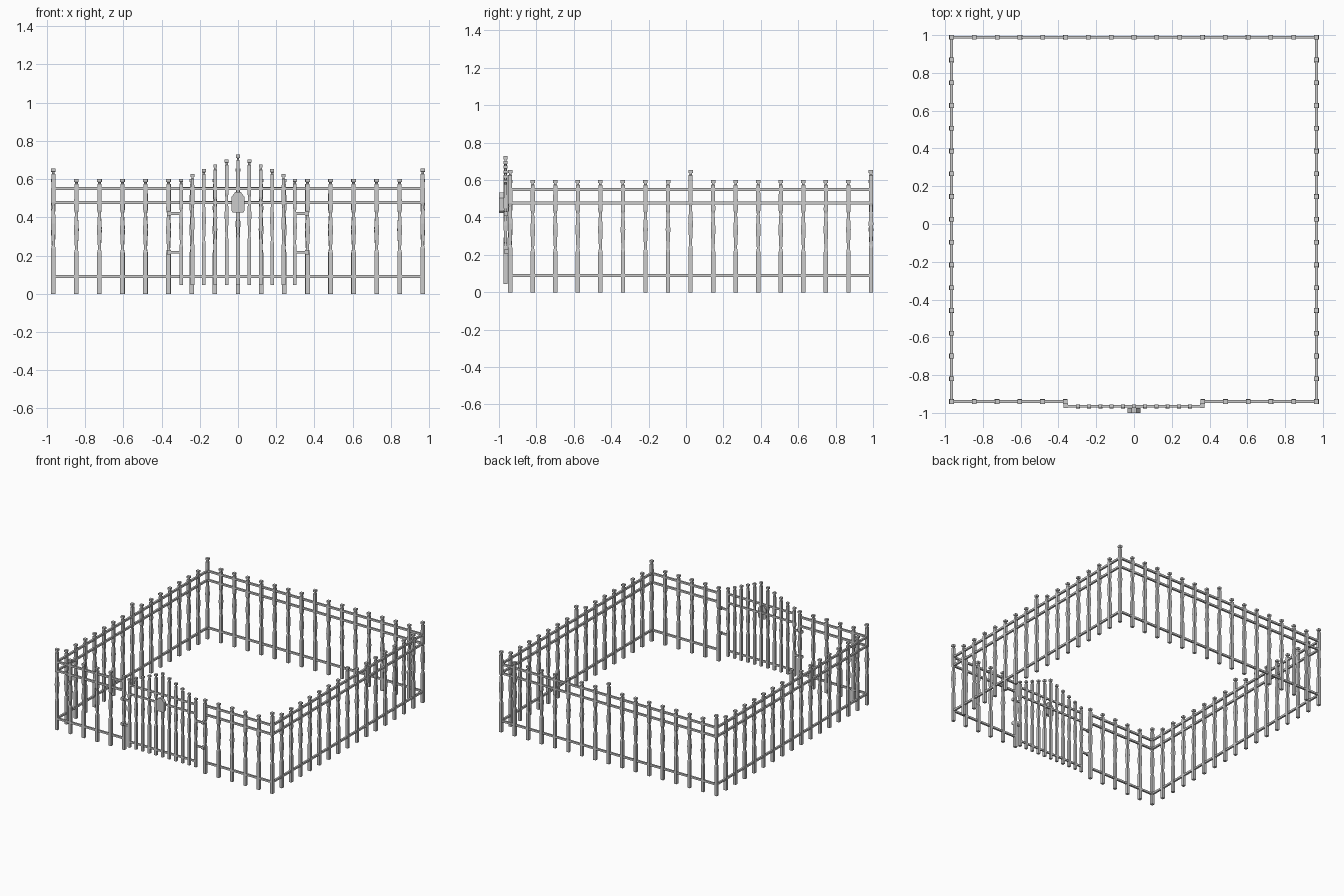
import bpy, bmesh

if "Cube" in bpy.data.objects:
    bpy.data.objects.remove(bpy.data.objects["Cube"])

X, YF, YB = 0.966, -0.94, 0.989      # fence line positions
YG = -0.965                          # gate plane
RAILS = (0.55, 0.477, 0.09)


def finish(name, bm):
    bmesh.ops.recalc_face_normals(bm, faces=bm.faces)
    me = bpy.data.meshes.new(name)
    bm.to_mesh(me)
    bm.free()
    ob = bpy.data.objects.new(name, me)
    bpy.context.collection.objects.link(ob)
    return ob


# square turned picket: (height fraction, half width)
PROFILE = [(0, .0115), (.36, .0115), (.39, .0075), (.56, .0125), (.70, .0075),
           (.73, .0115), (.955, .0105), (.96, .007), (.972, .007),
           (.975, .012), (1, .012)]


def picket(bm, x, y, top, base=0.0, k=1.0):
    prev = None
    for f, h in PROFILE:
        z, h = base + f * (top - base), h * k
        ring = [bm.verts.new((x + sx * h, y + sy * h, z))
                for sx, sy in ((-1, -1), (1, -1), (1, 1), (-1, 1))]
        if prev:
            for i in range(4):
                j = (i + 1) % 4
                bm.faces.new((prev[i], prev[j], ring[j], ring[i]))
        else:
            bm.faces.new(ring[::-1])
        prev = ring
    bm.faces.new(prev)


def box(bm, x0, x1, y0, y1, z0, z1):
    vs = bmesh.ops.create_cube(bm, size=1)["verts"]
    bmesh.ops.scale(bm, vec=(x1 - x0, y1 - y0, z1 - z0), verts=vs)
    bmesh.ops.translate(bm, vec=((x0 + x1) / 2, (y0 + y1) / 2, (z0 + z1) / 2), verts=vs)


def fence_run(name, a, b, n, tall):
    """Pickets and three rails from a to b (n intervals); tall = raised indices."""
    bm = bmesh.new()
    for i in range(n + 1):
        t = i / n
        if i in SKIP.get(name, ()):
            continue
        picket(bm, a[0] + t * (b[0] - a[0]), a[1] + t * (b[1] - a[1]),
               0.655 if i in tall else 0.60)
    finish(name + "_pickets", bm)
    bm = bmesh.new()
    r = 0.0075
    for z in RAILS:
        box(bm, min(a[0], b[0]) - r, max(a[0], b[0]) + r,
            min(a[1], b[1]) - r, max(a[1], b[1]) + r, z - r, z + r)
    finish(name + "_rails", bm)


# fence sides (corner posts belong to the back and front runs)
SKIP = {"left_fence": (0, 16), "right_fence": (0, 16)}
fence_run("back_fence", (-X, YB), (X, YB), 16, (0, 8, 16))
fence_run("left_fence", (-X, YF), (-X, YB), 16, (8,))
fence_run("right_fence", (X, YF), (X, YB), 16, (8,))
fence_run("front_left_fence", (-X, YF), (-0.364, YF), 5, (0,))
fence_run("front_right_fence", (X, YF), (0.364, YF), 5, (0,))

# gate pickets rising to the centre
bm = bmesh.new()
for i in range(-5, 6):
    picket(bm, i * 0.0595, YG, 0.728 - abs(i) * 0.0255, 0.045, 0.85)
finish("gate_pickets", bm)

# gate rails
bm = bmesh.new()
for z in RAILS:
    box(bm, -0.305, 0.305, YG - .006, YG + .006, z - .007, z + .007)
finish("gate_rails", bm)

# gate hinges
bm = bmesh.new()
for s in (-1, 1):
    for z in (0.42, 0.217):
        xs = sorted((s * 0.295, s * 0.365))
        box(bm, *xs, YG - .006, YG + .006, z - .007, z + .007)
        xs = sorted((s * 0.35, s * 0.372))
        box(bm, *xs, YG - .008, YG + .014, z - .011, z + .011)
finish("gate_hinges", bm)

# lock plate with clipped corners
bm = bmesh.new()
half = [(.027, .425), (.035, .435), (.035, .505), (.014, .533)]
pts = half + [(-x, z) for x, z in reversed(half)]
face = bm.faces.new([bm.verts.new((x, -1.0, z)) for x, z in pts])
ext = bmesh.ops.extrude_face_region(bm, geom=[face])
bmesh.ops.translate(bm, vec=(0, 0.026, 0),
                    verts=[v for v in ext["geom"] if isinstance(v, bmesh.types.BMVert)])
finish("lock_plate", bm)
